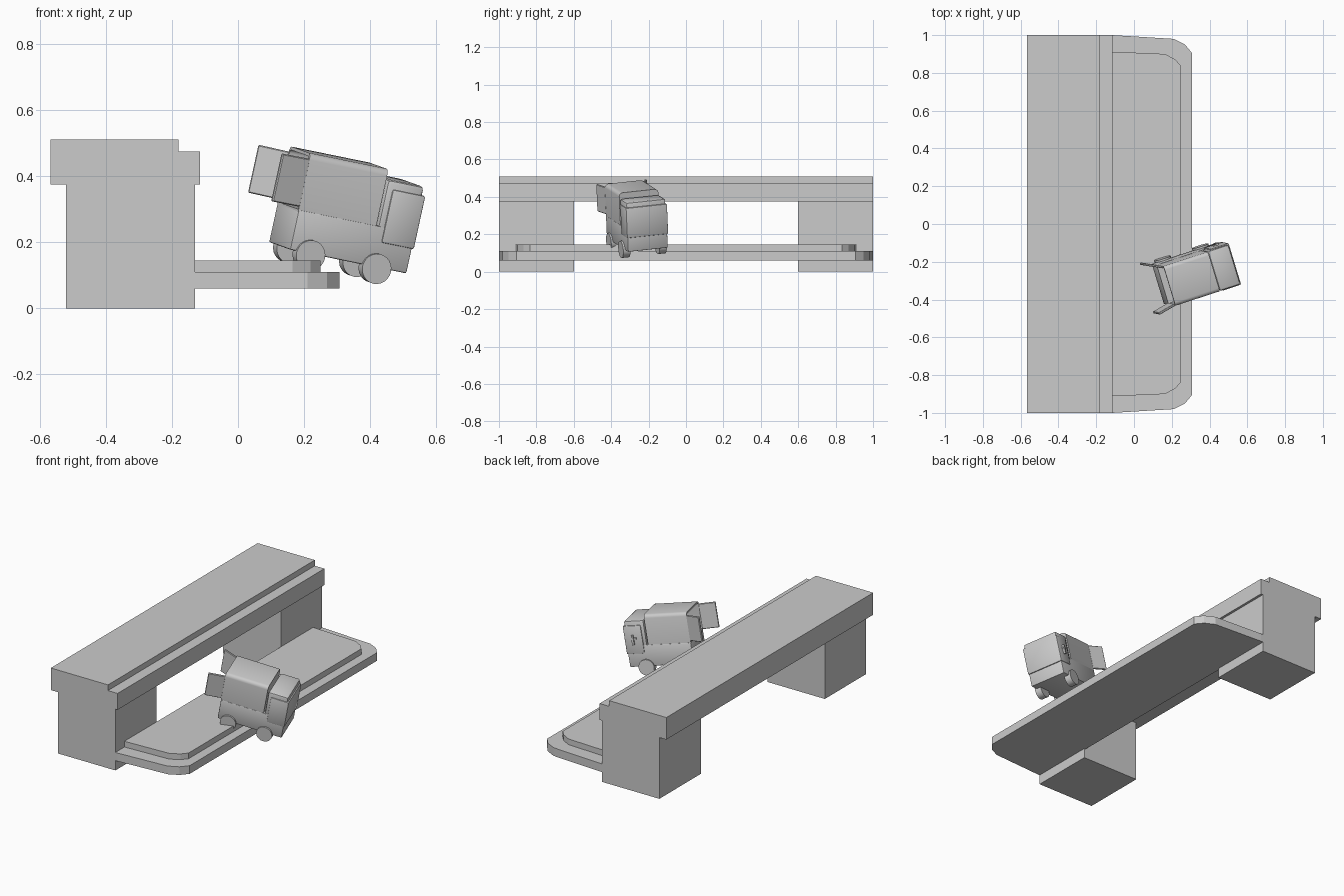
import bpy, bmesh
from math import radians
from mathutils import Matrix, Vector, Euler

if "Cube" in bpy.data.objects:
    bpy.data.objects.remove(bpy.data.objects["Cube"])


def finish(name, bm, mat=None, smooth=False):
    if mat is not None:
        bm.transform(mat)
    bmesh.ops.recalc_face_normals(bm, faces=bm.faces)
    me = bpy.data.meshes.new(name)
    bm.to_mesh(me)
    bm.free()
    ob = bpy.data.objects.new(name, me)
    bpy.context.collection.objects.link(ob)
    if smooth:
        bpy.ops.object.select_all(action='DESELECT')
        ob.select_set(True)
        bpy.context.view_layer.objects.active = ob
        bpy.ops.object.shade_smooth_by_angle(angle=radians(35))
    return ob


def box_bm(lo, hi):
    bm = bmesh.new()
    bmesh.ops.create_cube(bm, size=1)
    lo, hi = Vector(lo), Vector(hi)
    for v in bm.verts:
        v.co = (lo + hi) / 2 + v.co * (hi - lo)
    return bm


def box(name, lo, hi, mat=None, bevel=0, segs=2):
    bm = box_bm(lo, hi)
    if bevel:
        bmesh.ops.bevel(bm, geom=bm.edges[:], offset=bevel, segments=segs,
                        profile=0.5, affect='EDGES')
    return finish(name, bm, mat, bevel > 0)


def extrude(name, pts, vec):
    bm = bmesh.new()
    f = bm.faces.new([bm.verts.new(p) for p in pts])
    r = bmesh.ops.extrude_face_region(bm, geom=[f])
    bmesh.ops.translate(bm, vec=vec,
                        verts=[g for g in r['geom'] if isinstance(g, bmesh.types.BMVert)])
    return finish(name, bm)


# Long stepped beam
beam = [(-.567, .375), (-.115, .375), (-.115, .475), (-.18, .475), (-.18, .51), (-.567, .51)]
extrude("beam", [(x, -1, z) for x, z in beam], (0, 2, 0))

# Two block legs
for side, y in (("front", -1), ("back", .6)):
    box(side + "_leg", (-.52, y, 0), (-.13, y + .4, .375))


# Low platform: two slabs with clipped corners
def slab(name, half, z0, z1):
    pts = half + [(x, -y) for x, y in reversed(half)]
    extrude(name, [(x, y, z0) for x, y in pts], (0, 0, z1 - z0))


slab("lower_slab", [(-.14, 1), (-.115, 1), (.21, .98), (.27, .95), (.307, .905)], .06, .11)
slab("upper_slab", [(-.13, .912), (-.115, .912), (.165, .90), (.22, .87), (.25, .835)], .11, .145)

# Tilted van: local x forward, y left, z up from the axles
M = Matrix.Translation((.285, -.265, .152)) @ Euler(
    (radians(6), radians(11), radians(18))).to_matrix().to_4x4()

box("van_chassis", (-.172, -.112, .004), (.206, .112, .128), M, .005)
box("van_cab", (.086, -.111, .1), (.204, .111, .272), M, .012)
box("van_window_band", (.106, -.116, .08), (.212, .116, .245), M, .006)

# Cargo box, hollow and open at the rear
bm = box_bm((-.172, -.11, .122), (.08, .11, .302))
bmesh.ops.bevel(bm, geom=[e for e in bm.edges if all(v.co.z > .3 for v in e.verts)
                          and abs(e.verts[0].co.x - e.verts[1].co.x) > .1],
                offset=.02, segments=3, profile=.5, affect='EDGES')
bm.normal_update()
rear = [f for f in bm.faces if f.normal.x < -.9]
bmesh.ops.inset_region(bm, faces=rear, thickness=.01)
r = bmesh.ops.extrude_face_region(bm, geom=rear)
bmesh.ops.translate(bm, vec=(.235, 0, 0),
                    verts=[g for g in r['geom'] if isinstance(g, bmesh.types.BMVert)])
bmesh.ops.delete(bm, geom=[f for f in rear if f.is_valid], context='FACES')
finish("van_cargo_box", bm, M, True)

# Open rear doors, swung back on their hinges
for side, s, ang in (("left", 1, 26), ("right", -1, 12)):
    hinge = M @ Matrix.Translation((-.17, s * .104, 0)) @ Matrix.Rotation(radians(-s * ang), 4, 'Z')
    box(side + "_rear_door", (-.098, -.006, .137), (0, .006, .285), hinge, .003, 1)

# Wheels
for end, x in (("front", .107), ("rear", -.107)):
    for side, s in (("left", 1), ("right", -1)):
        bm = bmesh.new()
        bmesh.ops.create_cone(bm, cap_ends=True, segments=24, radius1=.046, radius2=.046, depth=.04)
        finish(f"{end}_{side}_wheel", bm, M @ Matrix.Translation((x, s * .102, 0))
               @ Matrix.Rotation(radians(90), 4, 'X'), True)

# Small mirror on the left door
box("mirror_arm", (.14, .112, .165), (.172, .122, .175), M)
box("mirror", (.155, .116, .135), (.167, .128, .19), M)
